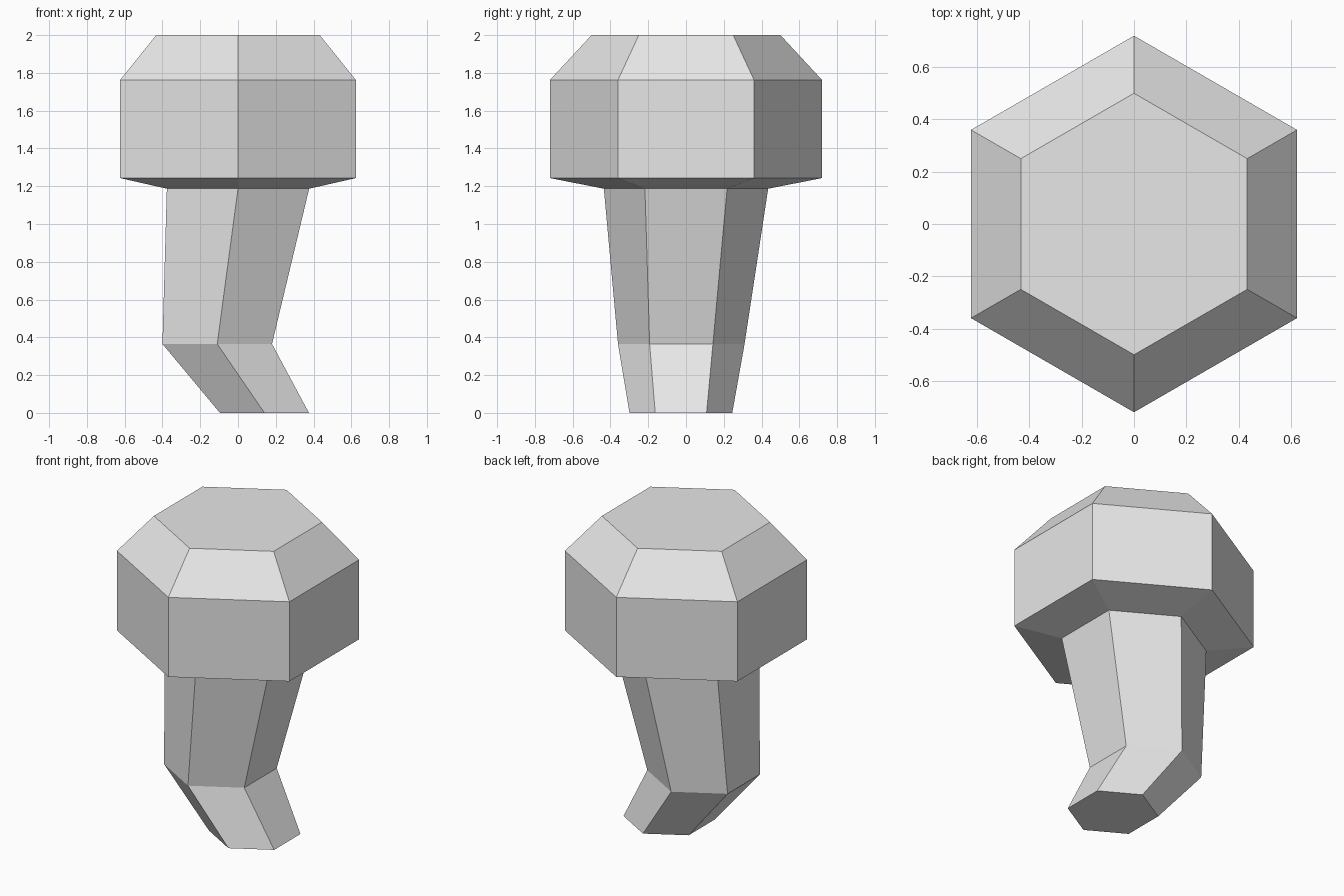
import bpy, bmesh
from math import cos, sin, pi

cube = bpy.data.objects.get("Cube")
if cube:
    bpy.data.objects.remove(cube, do_unlink=True)

grey = bpy.data.materials.new("light_grey")
grey.use_nodes = True
grey.diffuse_color = (0.8, 0.8, 0.8, 1)
grey.node_tree.nodes["Principled BSDF"].inputs["Base Color"].default_value = (0.8, 0.8, 0.8, 1)

SIDES = 6


def hex_ring(bm, z, radius, cx=0.0, cy=0.0):
    """Horizontal hexagon with one corner pointing to the front."""
    angles = [-pi / 2 + 2 * pi * i / SIDES for i in range(SIDES)]
    return [bm.verts.new((cx + radius * cos(a), cy + radius * sin(a), z)) for a in angles]


# Faceted body: bent stalk at the bottom, wide bevelled head on top
sections = [
    dict(z=0.0, radius=0.272, cx=0.14, cy=-0.027),    # stalk foot
    dict(z=0.365, radius=0.335, cx=-0.11, cy=-0.025), # stalk bend
    dict(z=1.187, radius=0.435),                      # stalk top
    dict(z=1.243, radius=0.72),                       # head lower rim
    dict(z=1.763, radius=0.72),                       # head upper rim
    dict(z=2.0, radius=0.5),                          # flat crown
]

bm = bmesh.new()
rings = [hex_ring(bm, **s) for s in sections]
for low, high in zip(rings, rings[1:]):
    for i in range(SIDES):
        j = (i + 1) % SIDES
        bm.faces.new((low[i], low[j], high[j], high[i]))
bm.faces.new(rings[0][::-1])
bm.faces.new(rings[-1])
bmesh.ops.recalc_face_normals(bm, faces=bm.faces)

mesh = bpy.data.meshes.new("bent_stalk_and_head")
bm.to_mesh(mesh)
bm.free()
mesh.materials.append(grey)
bpy.context.collection.objects.link(bpy.data.objects.new("bent_stalk_and_head", mesh))
